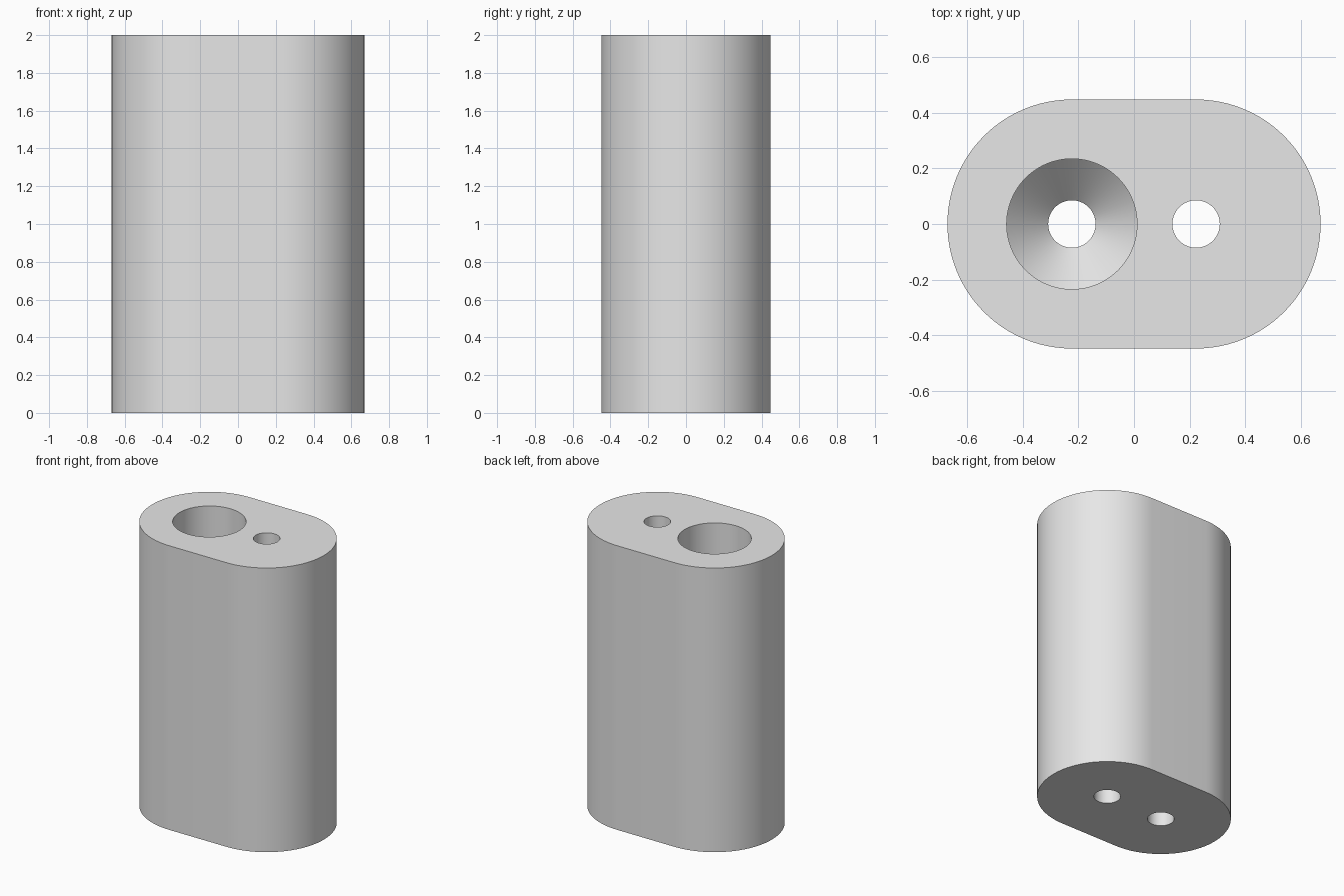
import bpy
import bmesh
from math import cos, sin, pi, radians

cube = bpy.data.objects.get("Cube")
if cube:
    bpy.data.objects.remove(cube, do_unlink=True)

HEIGHT = 2.0
OFFSET = 0.223        # hole and end-arc centres
END_RADIUS = 0.447
BORE_RADIUS = 0.085
SINK_RADIUS = 0.234
SINK_TOP, SINK_BOTTOM = 1.0, 0.85
SEGMENTS = 96


def circle(cx, radius):
    return [(cx + radius * cos(2 * pi * i / SEGMENTS), radius * sin(2 * pi * i / SEGMENTS))
            for i in range(SEGMENTS)]


def stadium():
    half = SEGMENTS // 2
    return [(side * (OFFSET + END_RADIUS * cos(a)), side * END_RADIUS * sin(a))
            for side in (1, -1)
            for a in (-pi / 2 + pi * i / half for i in range(half + 1))]


def wall(bm, levels):
    """Join matching outlines at successive heights; return the end edge loops."""
    rings = [[bm.verts.new((x, y, z)) for x, y in outline] for outline, z in levels]
    count = len(rings[0])
    for low, high in zip(rings, rings[1:]):
        for i in range(count):
            j = (i + 1) % count
            bm.faces.new((low[i], low[j], high[j], high[i]))
    return [[bm.edges.get((ring[i], ring[(i + 1) % count])) for i in range(count)]
            for ring in (rings[0], rings[-1])]


bm = bmesh.new()
narrow, wide = circle(-OFFSET, BORE_RADIUS), circle(-OFFSET, SINK_RADIUS)
plain = circle(OFFSET, BORE_RADIUS)
outer = stadium()

walls = [
    # rounded outside
    wall(bm, [(outer, 0), (outer, HEIGHT)]),
    # plain through hole
    wall(bm, [(plain, 0), (plain, HEIGHT)]),
    # wide hole with a conical seat above a narrow bore
    wall(bm, [(narrow, 0), (narrow, SINK_BOTTOM), (wide, SINK_TOP), (wide, HEIGHT)]),
]

# flat ends around the holes
for end in (0, 1):
    edges = [edge for loops in walls for edge in loops[end]]
    bmesh.ops.triangle_fill(bm, use_beauty=True, use_dissolve=False, edges=edges)
bmesh.ops.recalc_face_normals(bm, faces=bm.faces[:])

mesh = bpy.data.meshes.new("spacer_block")
bm.to_mesh(mesh)
bm.free()
block = bpy.data.objects.new("spacer_block", mesh)
bpy.context.collection.objects.link(block)

# plain grey finish
grey = bpy.data.materials.new("light_grey")
grey.use_nodes = True
grey.diffuse_color = (0.8, 0.8, 0.8, 1)
grey.node_tree.nodes["Principled BSDF"].inputs["Base Color"].default_value = (0.8, 0.8, 0.8, 1)
mesh.materials.append(grey)

bpy.ops.object.select_all(action='DESELECT')
block.select_set(True)
bpy.context.view_layer.objects.active = block
bpy.ops.object.shade_smooth_by_angle(angle=radians(30))
